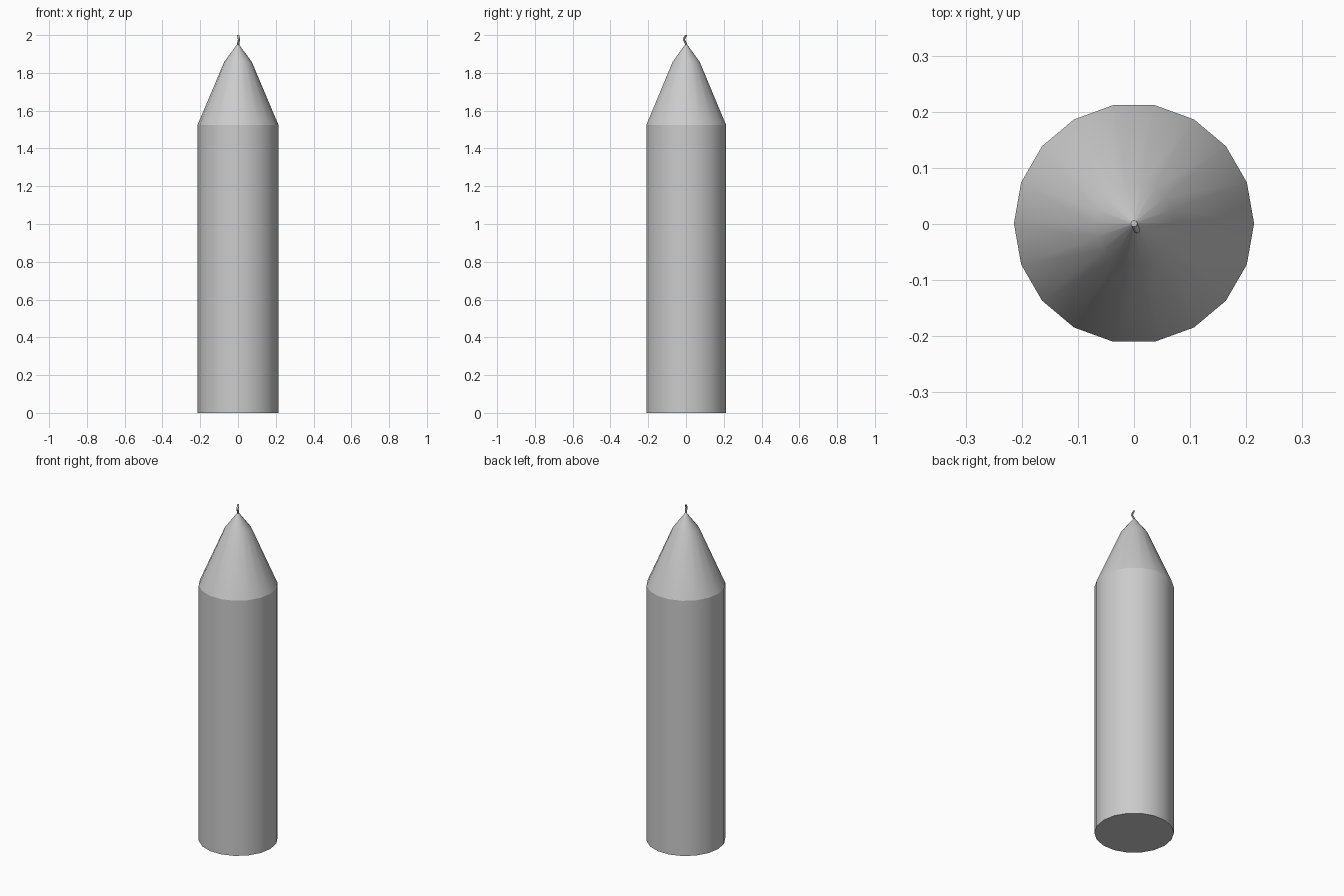
import bpy, bmesh
from math import radians, cos, sin, tau
from mathutils import Vector

if "Cube" in bpy.data.objects:
    bpy.data.objects.remove(bpy.data.objects["Cube"])


def loft(name, rings, sides, angle):
    """Skin circular rings given as (centre, radius) and cap both ends."""
    bm = bmesh.new()
    loops = []
    for c, r in rings:
        loops.append([bm.verts.new(Vector(c) + Vector((r * cos(tau * i / sides),
                      r * sin(tau * i / sides), 0))) for i in range(sides)])
    for a, b in zip(loops, loops[1:]):
        for i in range(sides):
            j = (i + 1) % sides
            bm.faces.new((a[i], a[j], b[j], b[i]))
    bm.faces.new(loops[0][::-1])
    bm.faces.new(loops[-1])
    me = bpy.data.meshes.new(name)
    bm.to_mesh(me)
    bm.free()
    ob = bpy.data.objects.new(name, me)
    bpy.context.collection.objects.link(ob)
    bpy.ops.object.select_all(action='DESELECT')
    ob.select_set(True)
    bpy.context.view_layer.objects.active = ob
    bpy.ops.object.shade_smooth_by_angle(angle=radians(angle))
    return ob


# Wax body: straight column, long shoulder taper, steeper tip
profile = [(0.214, 0), (0.214, 1.525), (0.073, 1.858), (0.004, 1.952)]
loft("candle_body", [((0, 0.001, z), r) for r, z in profile], 18, 22)

# Wick: thin kinked string
path = [(0, 0.001, 1.935), (0.001, 0, 1.955), (0.005, -0.011, 1.977),
        (0.003, -0.006, 1.989), (0, 0.001, 2.0)]
loft("wick", [(p, 0.006) for p in path], 8, 40)
